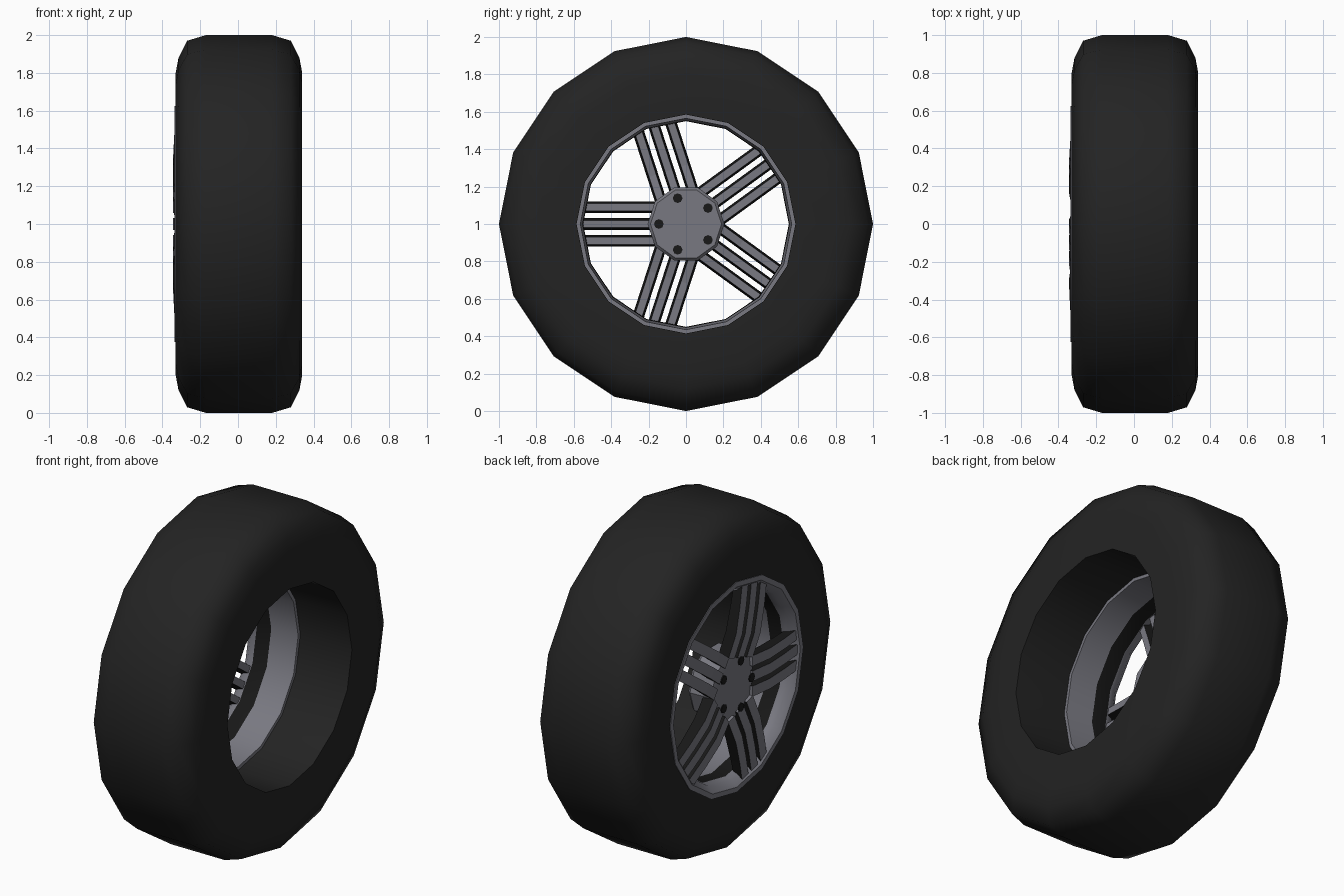
import bpy, bmesh, math

if "Cube" in bpy.data.objects:
    bpy.data.objects.remove(bpy.data.objects["Cube"])


def mat(name, c):
    m = bpy.data.materials.new(name)
    m.diffuse_color = (*c, 1)
    m.use_nodes = True
    m.node_tree.nodes["Principled BSDF"].inputs["Base Color"].default_value = m.diffuse_color
    return m


RUBBER = mat("rubber black", (0.017, 0.017, 0.017))
ALLOY = mat("alloy grey", (0.19, 0.19, 0.22))
DARK = mat("dark recess", (0.009, 0.009, 0.009))


def finish(bm, name, mats, angle=None):
    bmesh.ops.recalc_face_normals(bm, faces=bm.faces)
    me = bpy.data.meshes.new(name)
    bm.to_mesh(me)
    bm.free()
    for m in mats:
        me.materials.append(m)
    ob = bpy.data.objects.new(name, me)
    bpy.context.collection.objects.link(ob)
    if angle:
        bpy.ops.object.select_all(action='DESELECT')
        ob.select_set(True)
        bpy.context.view_layer.objects.active = ob
        bpy.ops.object.shade_smooth_by_angle(angle=math.radians(angle))
    return ob


def point(x, r, a, side=0.0):
    """Point at radius r and angle a about the wheel axle, shifted sideways."""
    return (x, r * math.cos(a) - side * math.sin(a),
            1 + r * math.sin(a) + side * math.cos(a))


def lathe(name, profile, n, mats, angle, closed=True, dark_segments=()):
    """Spin an (x, radius) profile around the axle."""
    bm = bmesh.new()
    rings = [[bm.verts.new(point(x, r, 2 * math.pi * i / n)) for i in range(n)]
             for x, r in profile]
    last = len(rings) if closed else len(rings) - 1
    for j in range(last):
        p, q = rings[j], rings[(j + 1) % len(rings)]
        for i in range(n):
            k = (i + 1) % n
            f = bm.faces.new((p[i], p[k], q[k], q[i]))
            f.material_index = 1 if j in dark_segments else 0
    if not closed:
        bm.faces.new(rings[0])
        bm.faces.new(rings[-1])
    return finish(bm, name, mats, angle)


# Tyre
lathe("tyre", [(-0.33, 0.61), (-0.33, 0.80), (-0.315, 0.88), (-0.27, 0.97),
               (-0.17, 1.0), (0.18, 1.0), (0.28, 0.97), (0.325, 0.88),
               (0.34, 0.80), (0.34, 0.585), (0.0, 0.585), (-0.20, 0.60)],
      16, [RUBBER], 50)

# Rim barrel: grey inside with a dark band behind the spokes
lathe("rim", [(-0.335, 0.625), (-0.335, 0.595), (-0.30, 0.56), (-0.26, 0.55),
              (-0.17, 0.555), (0.0, 0.565), (0.0, 0.59), (-0.20, 0.605)],
      16, [ALLOY, DARK], 40, dark_segments=(3,))

# Hub
lathe("hub", [(-0.315, 0.15), (-0.305, 0.20), (-0.17, 0.205), (-0.15, 0.19)],
      10, [ALLOY], 35, closed=False)

# Five groups of three spoke bars with dark slanted sides
bm = bmesh.new()
stations = [(0.16, -0.325, -0.25), (0.30, -0.345, -0.27),
            (0.45, -0.338, -0.27), (0.585, -0.325, -0.265)]
for s in range(5):
    a = math.pi + s * 2 * math.pi / 5
    for off in (-0.09, 0.0, 0.09):
        rings = []
        for r, front, back in stations:
            rings.append([bm.verts.new(point(x, r, a, off + w)) for x, w in
                          ((front, -0.031), (front, 0.031), (back, 0.02), (back, -0.02))])
        for p, q in zip(rings, rings[1:]):
            for i in range(4):
                k = (i + 1) % 4
                f = bm.faces.new((p[i], p[k], q[k], q[i]))
                f.material_index = i % 2
        bm.faces.new(rings[0])
        bm.faces.new(rings[-1])
finish(bm, "spokes", [ALLOY, DARK])

# Bolt holes on both hub faces
bm = bmesh.new()
for s in range(5):
    a = math.pi + s * 2 * math.pi / 5
    for x0, x1 in ((-0.151, -0.146), (-0.334, -0.328)):
        c = point(0, 0.145, a)
        ends = [[bm.verts.new((x, c[1] + 0.026 * math.cos(t * math.pi / 4),
                               c[2] + 0.026 * math.sin(t * math.pi / 4)))
                 for t in range(8)] for x in (x0, x1)]
        for e in ends:
            bm.faces.new(e)
        for i in range(8):
            k = (i + 1) % 8
            bm.faces.new((ends[0][i], ends[0][k], ends[1][k], ends[1][i]))
finish(bm, "bolt_holes", [DARK])
